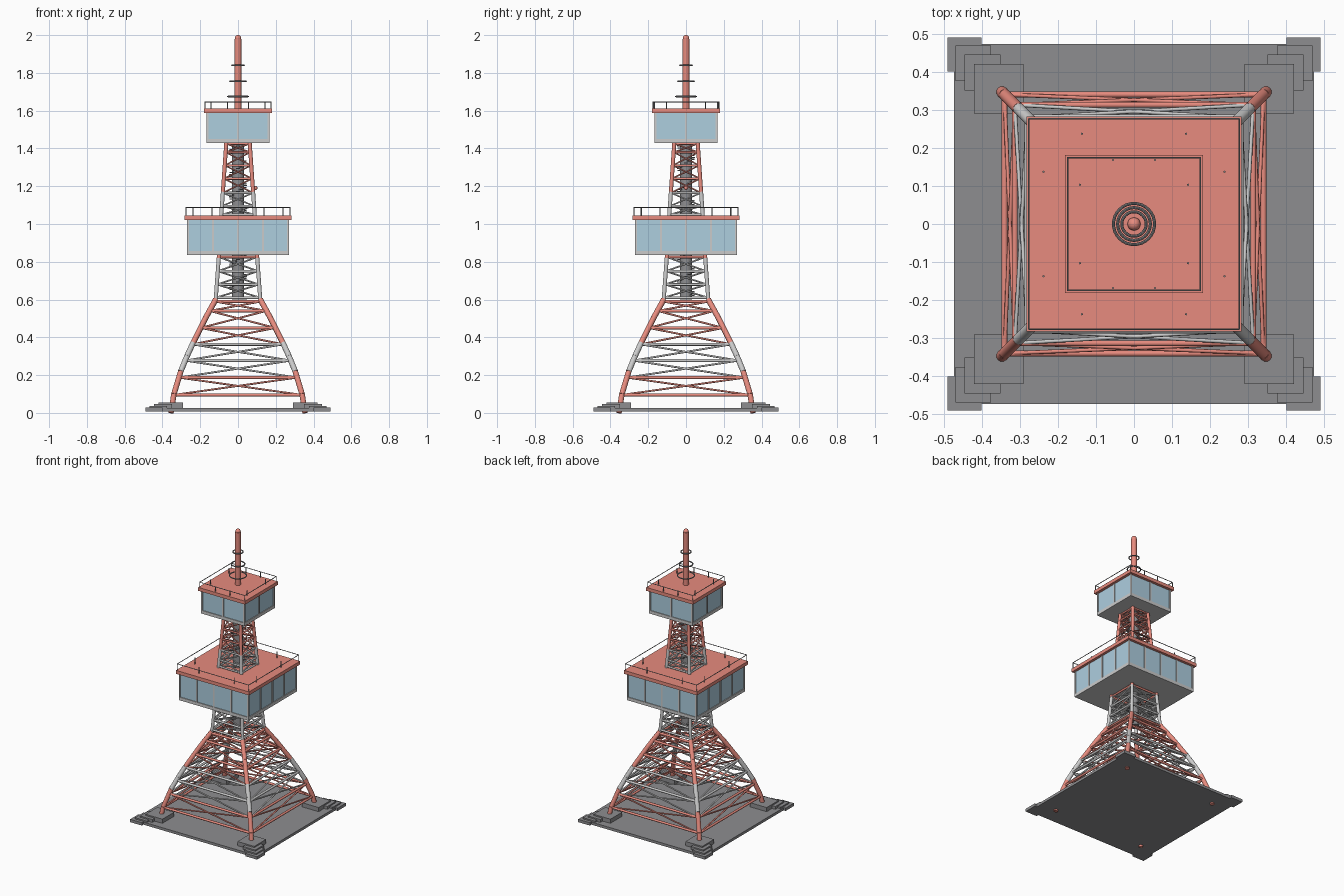
import bpy, bmesh, math
from mathutils import Vector, Matrix

if "Cube" in bpy.data.objects:
    bpy.data.objects.remove(bpy.data.objects["Cube"])


def mat(name, c):
    m = bpy.data.materials.new(name)
    m.diffuse_color = (*c, 1)
    m.use_nodes = True
    m.node_tree.nodes["Principled BSDF"].inputs["Base Color"].default_value = m.diffuse_color
    return m


RED = mat("red_paint", (0.80, 0.26, 0.21))
PALE = mat("pale_grey", (0.68, 0.68, 0.66))
GLASS = mat("blue_glass", (0.42, 0.62, 0.74))
DARK = mat("dark_grey", (0.27, 0.27, 0.28))


def make(name, bm, material, smooth=False):
    me = bpy.data.meshes.new(name)
    bm.to_mesh(me)
    bm.free()
    me.materials.append(material)
    ob = bpy.data.objects.new(name, me)
    bpy.context.collection.objects.link(ob)
    if smooth:
        bpy.context.view_layer.objects.active = ob
        ob.select_set(True)
        bpy.ops.object.shade_smooth_by_angle(angle=math.radians(50))
        ob.select_set(False)
    return ob


def box(bm, x0, x1, y0, y1, z0, z1, rot=None):
    m = Matrix.Translation(((x0 + x1) / 2, (y0 + y1) / 2, (z0 + z1) / 2)) @ \
        Matrix.Diagonal((abs(x1 - x0), abs(y1 - y0), z1 - z0, 1))
    bmesh.ops.create_cube(bm, size=1, matrix=rot @ m if rot else m)


def rod(bm, a, b, r, seg=10):
    a, b = Vector(a), Vector(b)
    d = b - a
    m = Matrix.Translation((a + b) / 2) @ d.to_track_quat('Z', 'Y').to_matrix().to_4x4()
    bmesh.ops.create_cone(bm, cap_ends=True, segments=seg, radius1=r, radius2=r,
                          depth=d.length, matrix=m)


QUARTERS = [Matrix.Rotation(math.pi / 2 * k, 4, 'Z') for k in range(4)]

# Half-width of the tower at each height
PROFILE = [(0, .355), (.1, .339), (.22, .303), (.3, .27), (.37, .238), (.5, .173), (.6, .118),
           (.82, .102), (.85, .1), (1.04, .089), (1.17, .08), (1.43, .062)]


def half(z):
    for (z0, r0), (z1, r1) in zip(PROFILE, PROFILE[1:]):
        if z <= z1:
            return r0 + (r1 - r0) * (z - z0) / (z1 - z0)
    return PROFILE[-1][1]


def corner(z, s=1):
    return Vector((s * half(z), -half(z), z))


# Ground slab and stepped footings
bm = bmesh.new()
box(bm, -.473, .473, -.473, .473, .008, .026)
make("ground_slab", bm, DARK)
bm = bmesh.new()
for q in QUARTERS:
    for lo, hi, top in [(.29, .42, .055), (.35, .445, .046), (.376, .468, .037), (.40, .49, .028)]:
        box(bm, lo, hi, lo, hi, .008, top, q)
make("footings", bm, DARK)

# Legs in painted bands
PAINT = [(0, .22, RED), (.22, .37, PALE), (.37, .6, RED), (.6, .82, PALE),
         (.82, .85, RED), (1.04, 1.17, PALE), (1.17, 1.43, RED)]
for i, (z0, z1, m) in enumerate(PAINT):
    bm = bmesh.new()
    zs = [z for z, _ in PROFILE if z0 <= z <= z1]
    for q in QUARTERS:
        for a, b in zip(zs, zs[1:]):
            rod(bm, q @ corner(a), q @ corner(b), .015 if z1 <= .6 else .011, 12)
    make(f"leg_band_{i + 1}", bm, m, True)


def lattice(name, levels, r_beam, r_brace):
    """Horizontal beams at each level and crossed braces in each bay."""
    bms = {RED: bmesh.new(), PALE: bmesh.new()}

    def paint(z):
        return next((m for a, b, m in PAINT if a <= z < b), RED)
    for q in QUARTERS:
        for z in levels:
            rod(bms[paint(z)], q @ corner(z, -1), q @ corner(z), r_beam)
        for a, b in zip(levels, levels[1:]):
            for s in (-1, 1):
                rod(bms[paint((a + b) / 2)], q @ corner(a, s), q @ corner(b, -s), r_brace, 8)
    for m, b in bms.items():
        make(f"{name}_{m.name}", b, m, True)


lattice("lower_lattice", [.095, .187, .277, .363, .45, .54, .59], .008, .005)
lattice("middle_lattice", [.61, .68, .75, .825], .007, .0045)
lattice("upper_lattice", [1.05, 1.095, 1.165, 1.24, 1.31, 1.38, 1.425], .006, .004)

# Central shaft with spiral stair treads
bm = bmesh.new()
rod(bm, (0, 0, .6), (0, 0, 1.44), .032, 16)
for i in range(84):
    turn = Matrix.Rotation(i * math.radians(30), 4, 'Z')
    box(bm, .02, .047, -.011, .011, .6 + i * .01, .606 + i * .01, turn)
make("central_shaft", bm, DARK)


def deck(name, w, z0, z1, roof_w, roof_z, panels, rail_w, rail_z, posts):
    bm = bmesh.new()
    box(bm, -w, w, -w, w, z0 + .01, z1)
    make(name + "_windows", bm, GLASS)
    # Floor plate, sill and mullions
    bm = bmesh.new()
    e = w + .005
    box(bm, -e, e, -e, e, z0, z0 + .022)
    for q in QUARTERS:
        for i in range(panels):
            x = -w + 2 * w * i / panels
            box(bm, x - .005, x + .005, -w - .005, -w + .005, z0, z1, q)
    make(name + "_frame", bm, PALE)
    bm = bmesh.new()
    box(bm, -roof_w, roof_w, -roof_w, roof_w, z1, roof_z)
    make(name + "_roof", bm, RED)
    # Railing
    bm = bmesh.new()
    for q in QUARTERS:
        rod(bm, q @ Vector((-rail_w, -rail_w, rail_z)), q @ Vector((rail_w, -rail_w, rail_z)), .0025, 6)
        rod(bm, q @ Vector((rail_w, rail_w, roof_z)), q @ Vector((rail_w, rail_w, rail_z)), .0025, 6)
    for px, py in posts:
        for sx in (-1, 1):
            for sy in (-1, 1):
                rod(bm, (sx * px, sy * py, roof_z - .005), (sx * px, sy * py, rail_z), .003, 6)
    make(name + "_railing", bm, DARK)


deck("main_deck", .264, .835, 1.02, .282, 1.044, 4, .276, 1.088, [(.137, .237), (.237, .137)])
deck("top_deck", .162, 1.428, 1.588, .181, 1.612, 2, .174, 1.647, [(.055, .168), (.142, .103)])

# Antenna mast with rounded tip
bm = bmesh.new()
rod(bm, (0, 0, 1.6), (0, 0, 1.98), .018, 20)
bmesh.ops.create_uvsphere(bm, u_segments=20, v_segments=10, radius=.017,
                          matrix=Matrix.Translation((0, 0, 1.983)))
make("antenna_mast", bm, RED, True)

# Antenna rings
for i, (z, r) in enumerate([(1.675, .054), (1.755, .043), (1.84, .032)]):
    bpy.ops.mesh.primitive_torus_add(location=(0, 0, z), major_radius=r, minor_radius=.004,
                                     major_segments=32, minor_segments=8)
    ob = bpy.context.object
    ob.name = f"antenna_ring_{i + 1}"
    ob.data.materials.append(DARK)
    bpy.ops.object.shade_smooth_by_angle()
    ob.select_set(False)

# Warning lamp on the right side
bm = bmesh.new()
bmesh.ops.create_uvsphere(bm, u_segments=12, v_segments=8, radius=.011,
                          matrix=Matrix.Translation((.092, 0, 1.19)))
make("warning_lamp", bm, RED, True)
